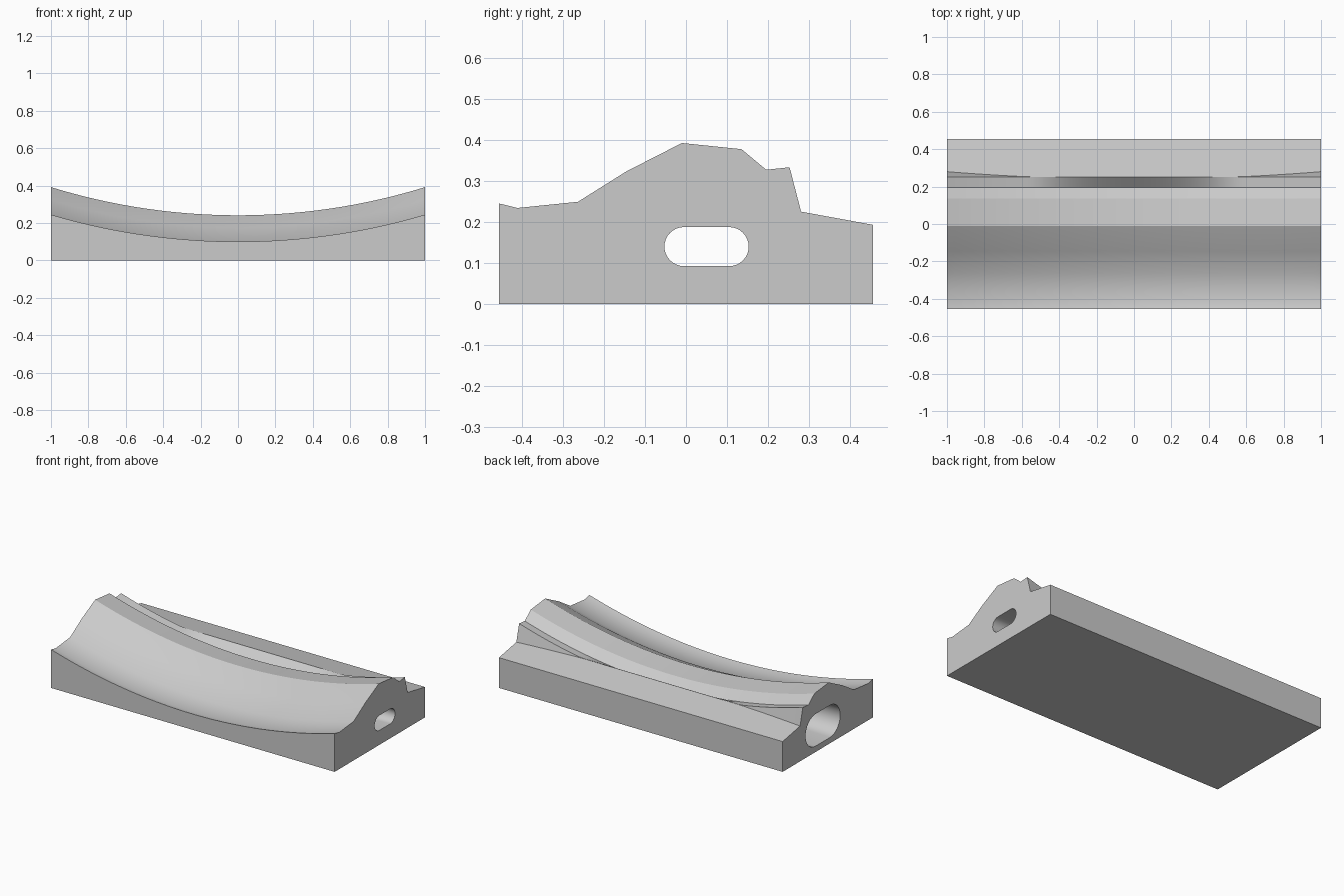
import bpy, bmesh, math

default = bpy.data.objects.get("Cube")
if default:
    bpy.data.objects.remove(default, do_unlink=True)

grey = bpy.data.materials.new("light_grey")
grey.use_nodes = True
grey.diffuse_color = (0.6, 0.6, 0.6, 1)
grey.node_tree.nodes["Principled BSDF"].inputs["Base Color"].default_value = (0.6, 0.6, 0.6, 1)


def loft(name, sections):
    """Skin a list of matching closed loops and cap both ends."""
    bm = bmesh.new()
    loops = [[bm.verts.new(p) for p in s] for s in sections]
    for a, b in zip(loops, loops[1:]):
        for i in range(len(a)):
            j = (i + 1) % len(a)
            bm.faces.new((a[i], a[j], b[j], b[i]))
    bm.faces.new(loops[0])
    bm.faces.new(loops[-1])
    bmesh.ops.recalc_face_normals(bm, faces=bm.faces)
    mesh = bpy.data.meshes.new(name)
    bm.to_mesh(mesh)
    bm.free()
    mesh.materials.append(grey)
    obj = bpy.data.objects.new(name, mesh)
    bpy.context.collection.objects.link(obj)
    return obj


# Saddle cross-section at the ends, swept on concentric arcs about a high axis
PROFILE = [(-0.455, 0.245), (-0.41, 0.234), (-0.263, 0.249), (-0.145, 0.323),
           (-0.01, 0.392), (0.135, 0.377), (0.195, 0.327), (0.252, 0.333)]
AXIS_Z = 3.64
HALF_DEPTH = 0.455


def arc_z(end_z, x):
    radius = math.hypot(AXIS_Z - end_z, 1)
    return AXIS_Z - math.sqrt(radius ** 2 - x ** 2)


def ledge_z(y):
    return 0.193 + (HALF_DEPTH - y) * 0.183


def body_section(x):
    pts = [(x, y, arc_z(z, x)) for y, z in PROFILE]
    # The rear rib sinks into the straight sloping ledge near the middle
    ridge_y = PROFILE[-1][0]
    ridge_z = max(pts[-1][2], ledge_z(ridge_y) + 0.001)
    pts[-1] = (x, ridge_y, ridge_z)
    foot_y = ridge_y + (ridge_z - ledge_z(ridge_y)) / 3.675
    pts += [(x, foot_y, ledge_z(foot_y)), (x, HALF_DEPTH, ledge_z(HALF_DEPTH)),
            (x, HALF_DEPTH, 0), (x, -HALF_DEPTH, 0)]
    return pts


STEPS = 48
body = loft("curved_body", [body_section(-1 + 2 * i / STEPS) for i in range(STEPS + 1)])


# Tapered slot running lengthwise, wide at the right end
def slot_section(x, sides=16):
    t = (1 - x) / 2
    radius = 0.0475 + 0.055 * t
    straight = 0.055 + 0.017 * t
    pts = []
    for side in (1, -1):
        for i in range(sides + 1):
            a = math.pi * i / sides - math.pi / 2
            pts.append((x, 0.05 + side * (straight + radius * math.cos(a)),
                        0.14 + side * radius * math.sin(a)))
    return pts


cutter = loft("slot_cutter", [slot_section(-1.02), slot_section(1.02)])
cutter.hide_render = True
cut = body.modifiers.new("slot", "BOOLEAN")
cut.operation = "DIFFERENCE"
cut.solver = "EXACT"
cut.object = cutter

bpy.ops.object.select_all(action="DESELECT")
body.select_set(True)
bpy.context.view_layer.objects.active = body
bpy.ops.object.modifier_apply(modifier=cut.name)
bpy.data.objects.remove(cutter, do_unlink=True)
bpy.ops.object.shade_smooth_by_angle(angle=math.radians(30))
